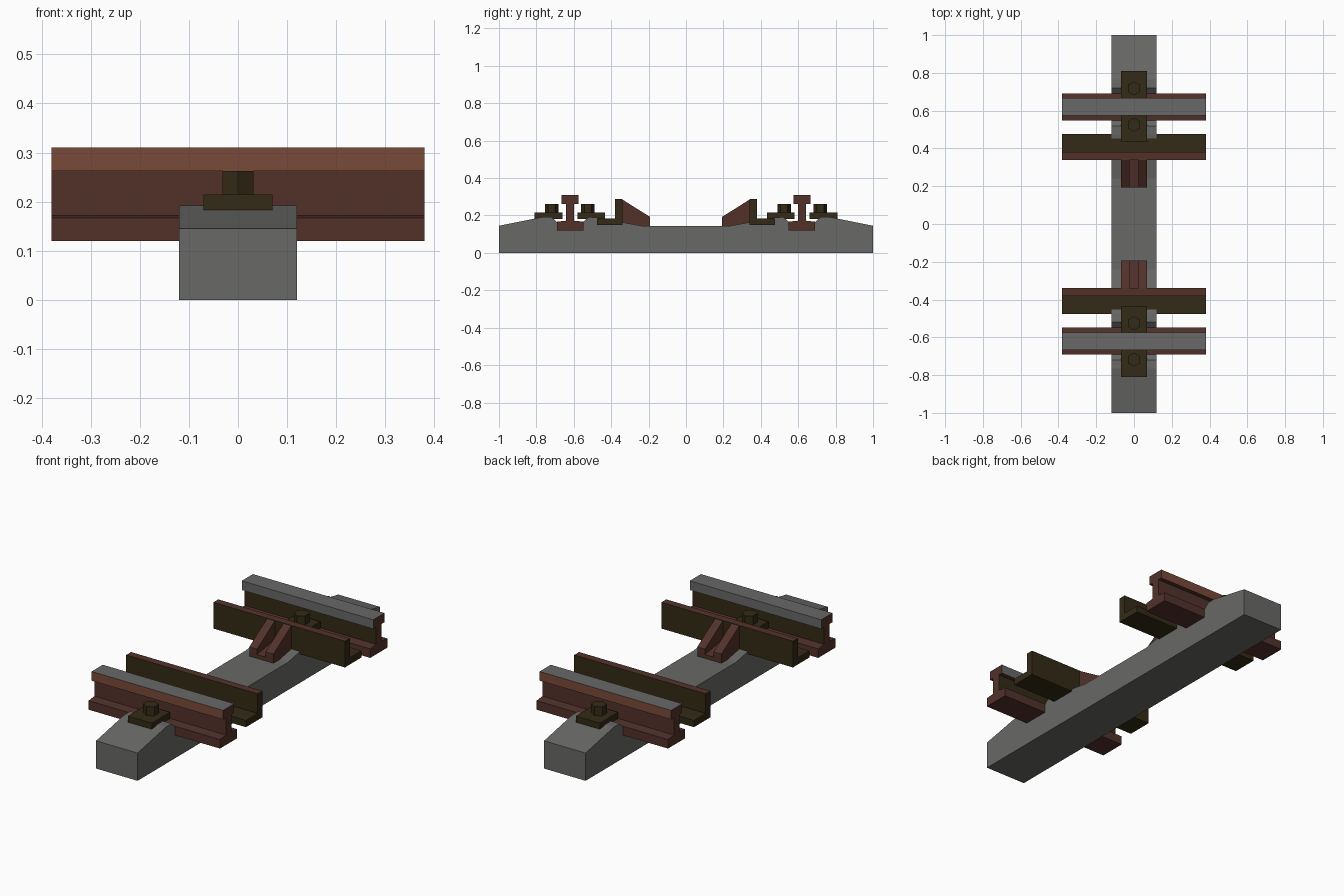
import bpy, bmesh, math

if "Cube" in bpy.data.objects:
    bpy.data.objects.remove(bpy.data.objects["Cube"])


def material(name, rgb):
    m = bpy.data.materials.new(name)
    m.diffuse_color = (*rgb, 1)
    m.use_nodes = True
    m.node_tree.nodes["Principled BSDF"].inputs["Base Color"].default_value = m.diffuse_color
    return m


CONCRETE = material("concrete grey", (0.14, 0.14, 0.135))
RUST = material("dark rust", (0.085, 0.031, 0.023))
LIGHT_RUST = material("light rust", (0.19, 0.068, 0.040))
IRON = material("dark iron", (0.034, 0.023, 0.008))
STEEL = material("worn steel", (0.14, 0.14, 0.14))


def extrude(name, profile, x0, x1, mats, rule=None):
    """Extrude a (y, z) profile along x; rule picks a material per face."""
    bm = bmesh.new()
    face = bm.faces.new([bm.verts.new((x0, y, z)) for y, z in profile])
    new = bmesh.ops.extrude_face_region(bm, geom=[face])["geom"]
    bmesh.ops.translate(bm, vec=(x1 - x0, 0, 0),
                        verts=[v for v in new if isinstance(v, bmesh.types.BMVert)])
    bmesh.ops.recalc_face_normals(bm, faces=bm.faces)
    if rule:
        for f in bm.faces:
            f.material_index = rule(f.normal, f.calc_center_median())
    return finish(name, bm, mats)


def finish(name, bm, mats):
    me = bpy.data.meshes.new(name)
    bm.to_mesh(me)
    bm.free()
    for m in mats:
        me.materials.append(m)
    ob = bpy.data.objects.new(name, me)
    bpy.context.collection.objects.link(ob)
    return ob


def rect(y0, y1, z0, z1):
    return [(y0, z0), (y1, z0), (y1, z1), (y0, z1)]


# Sleeper with raised shoulders and a recessed seat under each rail
half = [(1, 0), (1, .145), (.765, .192), (.72, .192), (.69, .165), (.69, .122),
        (.55, .122), (.55, .165), (.52, .192), (.47, .188), (.24, .145)]
extrude("sleeper", half + [(-y, z) for y, z in reversed(half)], -.12, .12, [CONCRETE])

# Right half of the rail section, measured from the rail centre
rail_half = [(.071, .12), (.071, .167), (.022, .172), (.022, .262), (.046, .262), (.046, .31)]
rail_section = rail_half + [(-y, z) for y, z in reversed(rail_half)]

for s, side in ((1, "back"), (-1, "front")):
    def flip(points):
        return [(s * y, z) for y, z in points]

    # Running rail: worn steel on the top and inner head, iron on the inner web
    def rail_rule(n, c):
        if n.z > .9 and c.z > .3:
            return 2
        if s * n.y < -.9:
            return 2 if c.z > .26 else (3 if c.z > .18 else 0)
        if s * n.y > .9 and c.z > .26:
            return 1
        return 0
    extrude(side + "_rail", flip([(.62 + y, z) for y, z in rail_section]), -.38, .38,
            [RUST, LIGHT_RUST, STEEL, IRON], rail_rule)

    # Angle-section guard rail with a rusty top edge
    guard = [(.34, .15), (.477, .15), (.477, .185), (.38, .185), (.38, .287), (.34, .287)]
    extrude(side + "_guard_rail", flip(guard), -.38, .38, [IRON, RUST],
            lambda n, c: 1 if n.z > .9 and c.z > .25 else 0)

    # Bracket: low base with two sloping ribs
    extrude(side + "_bracket_base", flip([(.193, .145), (.34, .145), (.34, .19), (.193, .165)]),
            -.025, .025, [RUST])
    for x in (-.07, .025):
        extrude(side + "_bracket_rib",
                flip([(.193, .145), (.34, .145), (.34, .285), (.193, .193)]),
                x, x + .045, [RUST])

    # Clamp plates and hex bolts on either side of the rail
    for y0, y1, yb, where in ((.66, .81, .718, "outer"), (.434, .58, .525, "inner")):
        extrude(f"{side}_{where}_clamp", flip(rect(y0, y1, .182, .215)), -.07, .07, [IRON])
        bm = bmesh.new()
        bmesh.ops.create_cone(bm, cap_ends=True, segments=6, radius1=.037, radius2=.037,
                              depth=.06)
        bolt = finish(f"{side}_{where}_bolt", bm, [IRON])
        bolt.location = (0, s * yb, .232)
